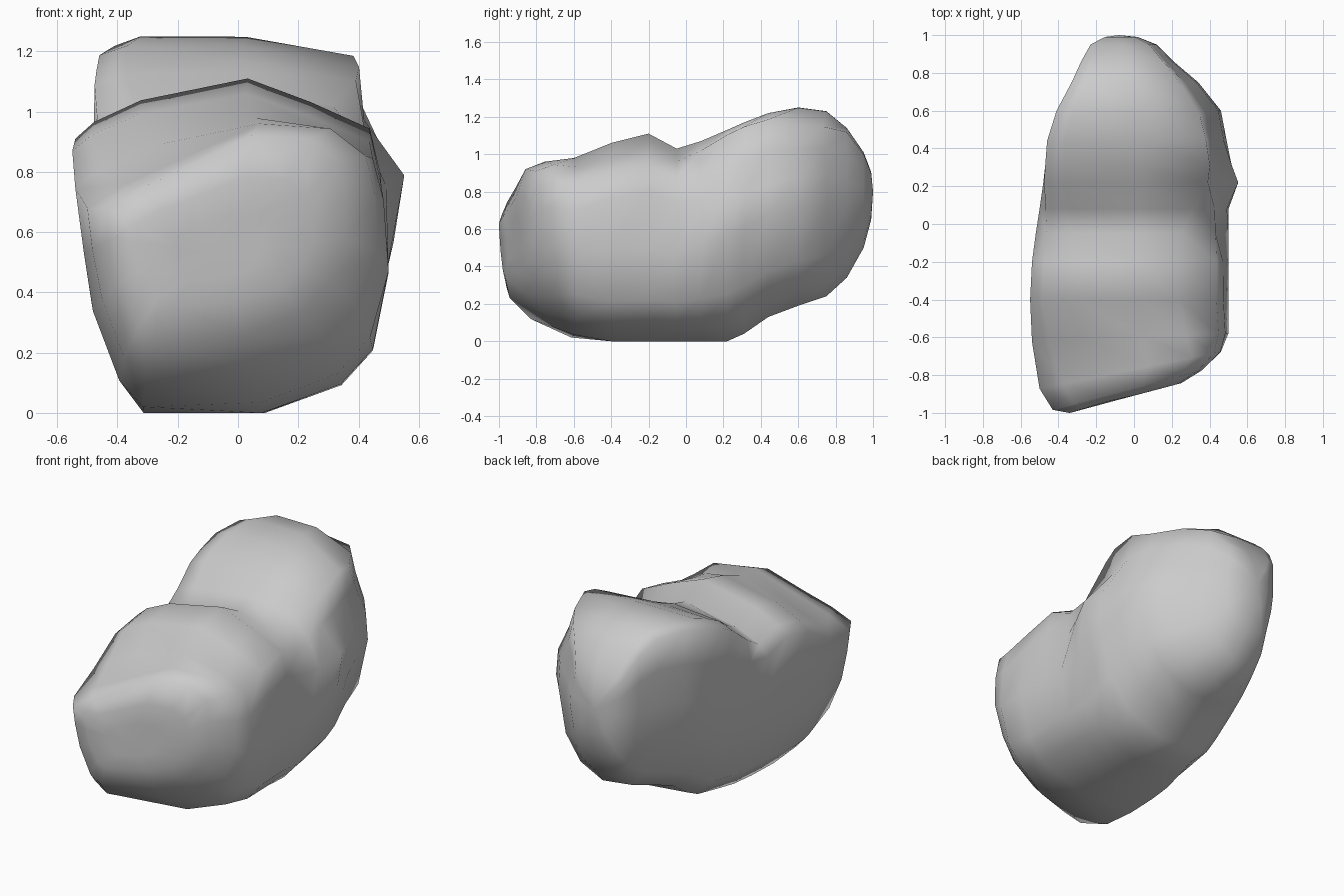
import bpy
import bmesh
from math import exp
from mathutils import Vector

cube = bpy.data.objects.get("Cube")
if cube:
    bpy.data.objects.remove(cube, do_unlink=True)

# Stone colour
stone = bpy.data.materials.new("pale grey stone")
stone.use_nodes = True
stone.diffuse_color = (0.6, 0.6, 0.6, 1)
stone.node_tree.nodes["Principled BSDF"].inputs["Base Color"].default_value = stone.diffuse_color

# Outlines of the lopsided nose, the front lump and the boxier rear lump, in units of their half size
NOSE_OUTLINE = [(-.6, -1), (.15, -.92), (.62, -.7), (.85, -.4), (1, 0), (1, .4), (.93, .75),
                (.7, .97), (.2, 1), (-.3, .72), (-.72, .5), (-1, .3), (-.97, 0), (-.9, -.4), (-.75, -.85)]
FRONT_OUTLINE = [(-.55, -1), (.2, -1), (.7, -.82), (.9, -.6), (1, -.1), (.95, .44), (.88, .7),
                 (.5, .86), (.1, 1), (-.58, .87), (-.88, .74), (-1, .64), (-.93, .1), (-.88, -.3), (-.7, -.8)]
REAR_OUTLINE = [(-.5, -.95), (.1, -1), (.55, -.85), (.85, -.55), (1, 0), (.97, .3), (.83, .65),
                (.78, .96), (0, 1), (-.8, 1), (-1, .94), (-1, .55), (-1, .1), (-.92, -.3), (-.75, -.75)]

# Stations along the boulder: y, left x, right x, bottom z, top z
STATIONS = [(-.91, -.34, .25, .35, .78), (-.87, -.43, .36, .23, .92), (-.77, -.5, .46, .12, .96),
            (-.6, -.54, .5, .02, .98), (-.4, -.55, .5, 0, 1.06), (-.2, -.54, .5, 0, 1.11),
            (-.05, -.52, .5, 0, 1.03), (.08, -.5, .5, 0, 1.07), (.22, -.48, .51, 0, 1.13),
            (.31, -.47, .51, .04, 1.17), (.44, -.46, .49, .13, 1.22), (.6, -.41, .46, .19, 1.25),
            (.75, -.33, .34, .24, 1.23), (.86, -.28, .21, .34, 1.14), (.95, -.23, .12, .5, 1.01)]

# Local swellings and hollows: centre, radius, push
DENTS = [
    (Vector((.5, .2, .74)), .12, Vector((.06, 0, .05))),    # side spur
    (Vector((.48, .22, .93)), .1, Vector((-.03, 0, 0))),    # ledge above the spur
    (Vector((.5, -.04, .75)), .1, Vector((-.04, 0, 0))),    # side notch
    (Vector((-.1, -.93, .55)), .15, Vector((0, .03, 0))),   # front hollow
    (Vector((.36, .68, 1.22)), .17, Vector((-.02, -.03, -.1))),  # worn rear corner
]


def blend(low, high, value):
    t = max(0, min(1, (value - low) / (high - low)))
    return t * t * (3 - 2 * t)


def dented(point):
    result = point.copy()
    for centre, radius, push in DENTS:
        result += push * exp(-(point - centre).length_squared / radius ** 2)
    return result


def station_ring(bm, station):
    y, left, right, bottom, top = station
    body = blend(-.85, -.42, y)
    rear = blend(-.1, .28, y)
    slant = .27 * (1 - blend(-.9, -.5, y))
    ring = []
    for outlines in zip(NOSE_OUTLINE, FRONT_OUTLINE, REAR_OUTLINE):
        nose_point, front_point, rear_point = map(Vector, outlines)
        u, v = nose_point.lerp(front_point, body).lerp(rear_point, rear)
        x = (left + right) / 2 + u * (right - left) / 2
        z = (bottom + top) / 2 + v * (top - bottom) / 2
        ring.append(bm.verts.new(dented(Vector((x, y + slant * x, z)))))
    return ring


def close_end(bm, ring, tip, bulge):
    # An inner ring and a tip round off the end
    tip = Vector(tip)
    inner = [bm.verts.new(v.co.lerp(tip, .5) + Vector((0, bulge, 0))) for v in ring]
    bridge(bm, ring, inner)
    end = bm.verts.new(tip)
    for i, vert in enumerate(inner):
        bm.faces.new((vert, inner[i - 1], end))


def bridge(bm, first, second):
    for i in range(len(first)):
        bm.faces.new((first[i - 1], first[i], second[i], second[i - 1]))


# Loft the boulder through its stations
bm = bmesh.new()
rings = [station_ring(bm, station) for station in STATIONS]
for first, second in zip(rings, rings[1:]):
    bridge(bm, first, second)
close_end(bm, rings[0], (-.08, -.93, .53), 0)
close_end(bm, rings[-1], (-.08, 1, .8), .015)
bmesh.ops.recalc_face_normals(bm, faces=bm.faces)
for face in bm.faces:
    face.smooth = True

mesh = bpy.data.meshes.new("boulder")
bm.to_mesh(mesh)
bm.free()
mesh.materials.append(stone)
boulder = bpy.data.objects.new("boulder", mesh)
bpy.context.collection.objects.link(boulder)
